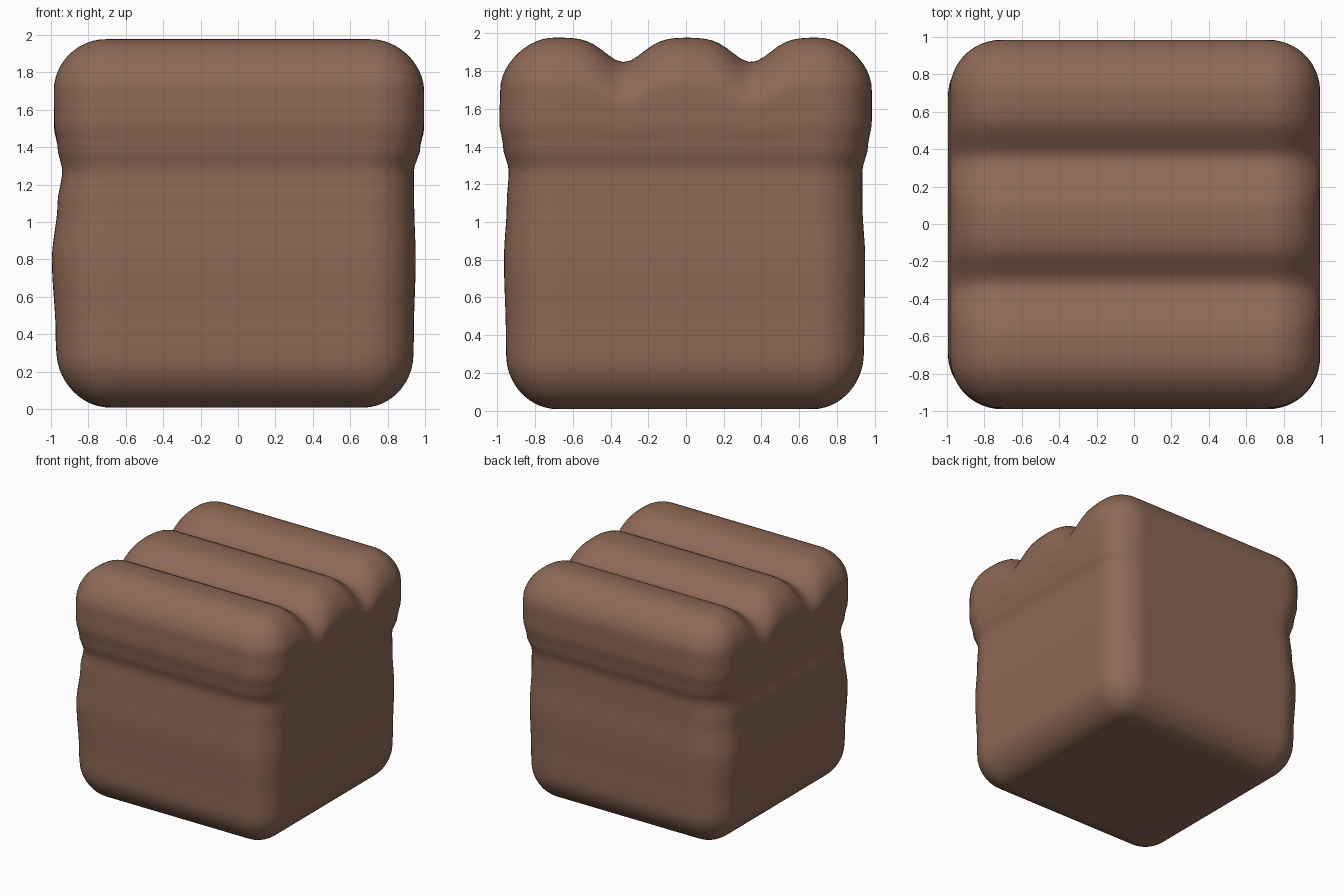
import bpy, bmesh, math
from mathutils import Vector

if "Cube" in bpy.data.objects:
    bpy.data.objects.remove(bpy.data.objects["Cube"])

N = 48        # grid cuts per cube side
R = 0.28      # edge rounding radius

# side half widths at each height: z, left, right, front, back
PROFILE = [
    (0.00, 0.95, 0.93, 0.945, 0.93),
    (0.40, 0.975, 0.94, 0.955, 0.945),
    (0.80, 0.995, 0.95, 0.965, 0.95),
    (1.10, 0.965, 0.942, 0.95, 0.935),
    (1.27, 0.94, 0.94, 0.94, 0.935),
    (1.40, 0.965, 0.975, 0.97, 0.965),
    (1.53, 0.983, 0.995, 0.99, 0.985),
    (1.70, 0.985, 0.995, 0.985, 0.985),
    (2.00, 0.98, 0.98, 0.96, 0.96),
]


def width(z, col):
    """Smoothly interpolated half width."""
    for a, b in zip(PROFILE, PROFILE[1:]):
        if z <= b[0]:
            t = max(0.0, (z - a[0]) / (b[0] - a[0]))
            t = t * t * (3 - 2 * t)
            return a[col] + (b[col] - a[col]) * t
    return PROFILE[-1][col]


def shape(p):
    """Turn a point on the unit cube into a point on the loaf."""
    inner = Vector([max(-1 + R, min(1 - R, c)) for c in p])
    out = p - inner
    q = inner + out.normalized() * R
    z = (q.z + 1) * 0.985 + 0.008
    x = q.x * width(z, 1 if q.x < 0 else 2)
    y = q.y * width(z, 3 if q.y < 0 else 4)
    # two grooves across the top leave three rounded ridges
    k = max(0.0, min(1.0, (z - 1.35) / 0.55))
    k = k * k * (3 - 2 * k)
    dip = sum(math.exp(-0.5 * ((y - c) / 0.10) ** 2) for c in (-0.33, 0.345))
    return Vector((x, y, z - 0.13 * k * dip))


bm = bmesh.new()
bmesh.ops.create_cube(bm, size=2)
bmesh.ops.subdivide_edges(bm, edges=bm.edges[:], cuts=N, use_grid_fill=True)
for v in bm.verts:
    v.co = shape(v.co.copy())
bmesh.ops.recalc_face_normals(bm, faces=bm.faces[:])
for f in bm.faces:
    f.smooth = True

mesh = bpy.data.meshes.new("ridged_loaf")
bm.to_mesh(mesh)
bm.free()
crust = bpy.data.materials.new("crust_brown")
crust.diffuse_color = (0.27, 0.14, 0.092, 1)
crust.use_nodes = True
crust.node_tree.nodes["Principled BSDF"].inputs["Base Color"].default_value = crust.diffuse_color
mesh.materials.append(crust)
loaf = bpy.data.objects.new("ridged_loaf", mesh)
bpy.context.collection.objects.link(loaf)
